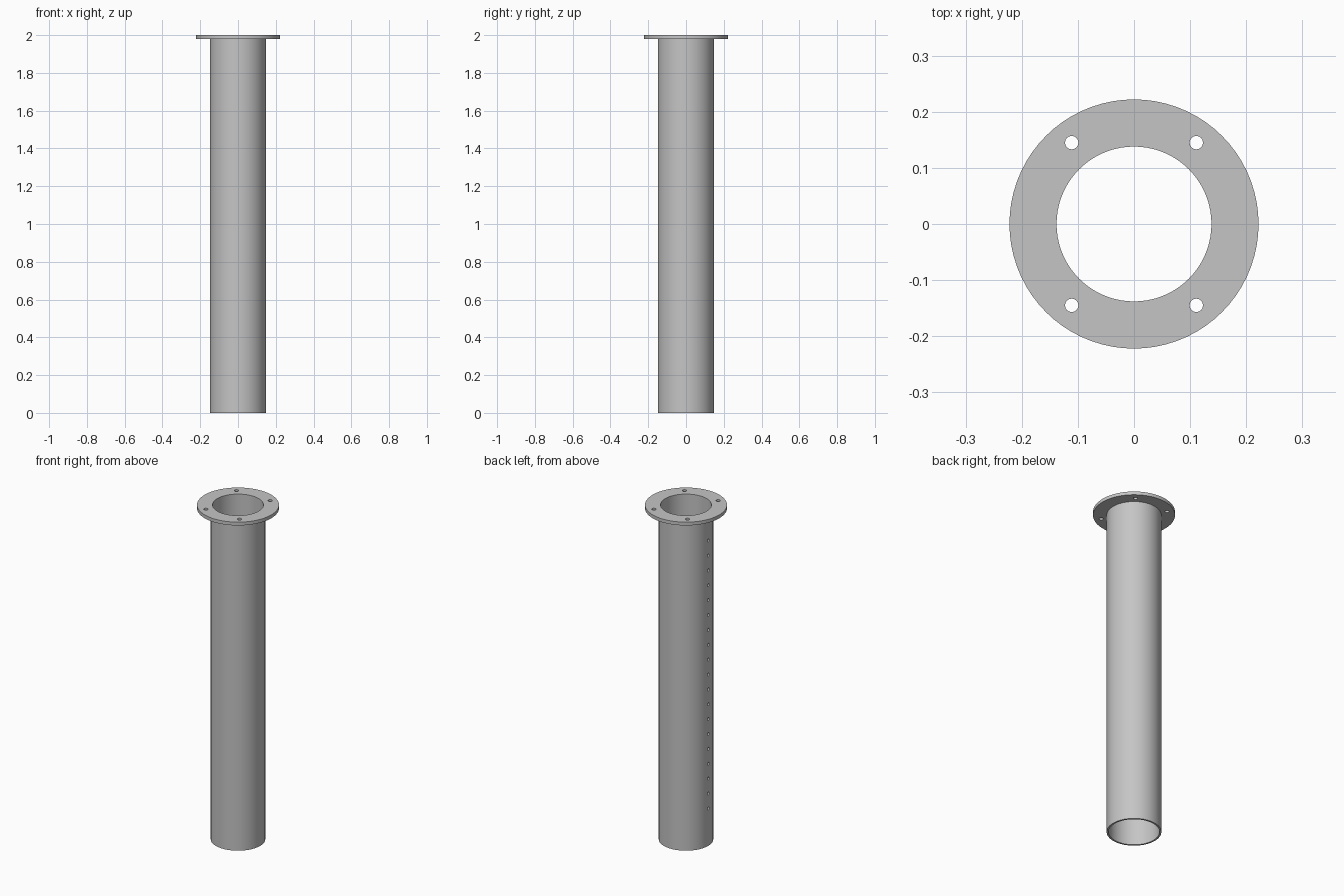
import bpy, bmesh, math
from mathutils import Matrix, Vector

cube = bpy.data.objects.get("Cube")
if cube:
    bpy.data.objects.remove(cube, do_unlink=True)

OUTER, INNER, RIM = 0.148, 0.138, 0.222
FLANGE_Z, TOP = 1.98, 2.0

grey = bpy.data.materials.new("plain grey")
grey.use_nodes = True
colour = (0.56, 0.56, 0.56, 1)
grey.diffuse_color = colour
grey.node_tree.nodes["Principled BSDF"].inputs["Base Color"].default_value = colour


def make_object(name, bm):
    bmesh.ops.recalc_face_normals(bm, faces=bm.faces)
    mesh = bpy.data.meshes.new(name)
    bm.to_mesh(mesh)
    bm.free()
    mesh.materials.append(grey)
    obj = bpy.data.objects.new(name, mesh)
    bpy.context.collection.objects.link(obj)
    return obj


def ring(name, r_in, r_out, z0, z1, sides=72):
    """Hollow cylinder made by spinning a rectangular section."""
    bm = bmesh.new()
    section = [bm.verts.new((r, 0, z)) for r, z in
               ((r_in, z0), (r_out, z0), (r_out, z1), (r_in, z1))]
    edges = [bm.edges.new((section[i], section[(i + 1) % 4])) for i in range(4)]
    bmesh.ops.spin(bm, geom=section + edges, cent=(0, 0, 0), axis=(0, 0, 1),
                   angle=math.tau, steps=sides, use_merge=True)
    bmesh.ops.remove_doubles(bm, verts=bm.verts, dist=1e-5)
    return make_object(name, bm)


def drill(target, centres, radius, depth, axis):
    """Cut a round hole along the axis at every centre."""
    bm = bmesh.new()
    turn = Vector((0, 0, 1)).rotation_difference(Vector(axis)).to_matrix().to_4x4()
    for c in centres:
        bmesh.ops.create_cone(bm, cap_ends=True, segments=16, radius1=radius,
                              radius2=radius, depth=depth,
                              matrix=Matrix.Translation(c) @ turn)
    cutter = make_object(target.name + "_cutter", bm)
    cutter.hide_render = True
    mod = target.modifiers.new("holes", 'BOOLEAN')
    mod.operation, mod.solver, mod.object = 'DIFFERENCE', 'EXACT', cutter
    select(target)
    bpy.ops.object.modifier_apply(modifier=mod.name)
    bpy.data.objects.remove(cutter, do_unlink=True)


def select(obj):
    bpy.ops.object.select_all(action='DESELECT')
    obj.select_set(True)
    bpy.context.view_layer.objects.active = obj


# Tube with a vertical row of small holes on its -x side
tube = ring("tube", INNER, OUTER, 0, FLANGE_Z)
row = [(-OUTER, 0, 0.224 + 0.089 * i) for i in range(19)]
drill(tube, row, 0.009, 0.06, (1, 0, 0))

# Flange with four bolt holes
flange = ring("flange", INNER, RIM, FLANGE_Z, TOP)
bolts = [(sx * 0.111, sy * 0.145, TOP) for sx in (-1, 1) for sy in (-1, 1)]
drill(flange, bolts, 0.012, 0.1, (0, 0, 1))

for part in (tube, flange):
    select(part)
    bpy.ops.object.shade_smooth_by_angle(angle=math.radians(30))
